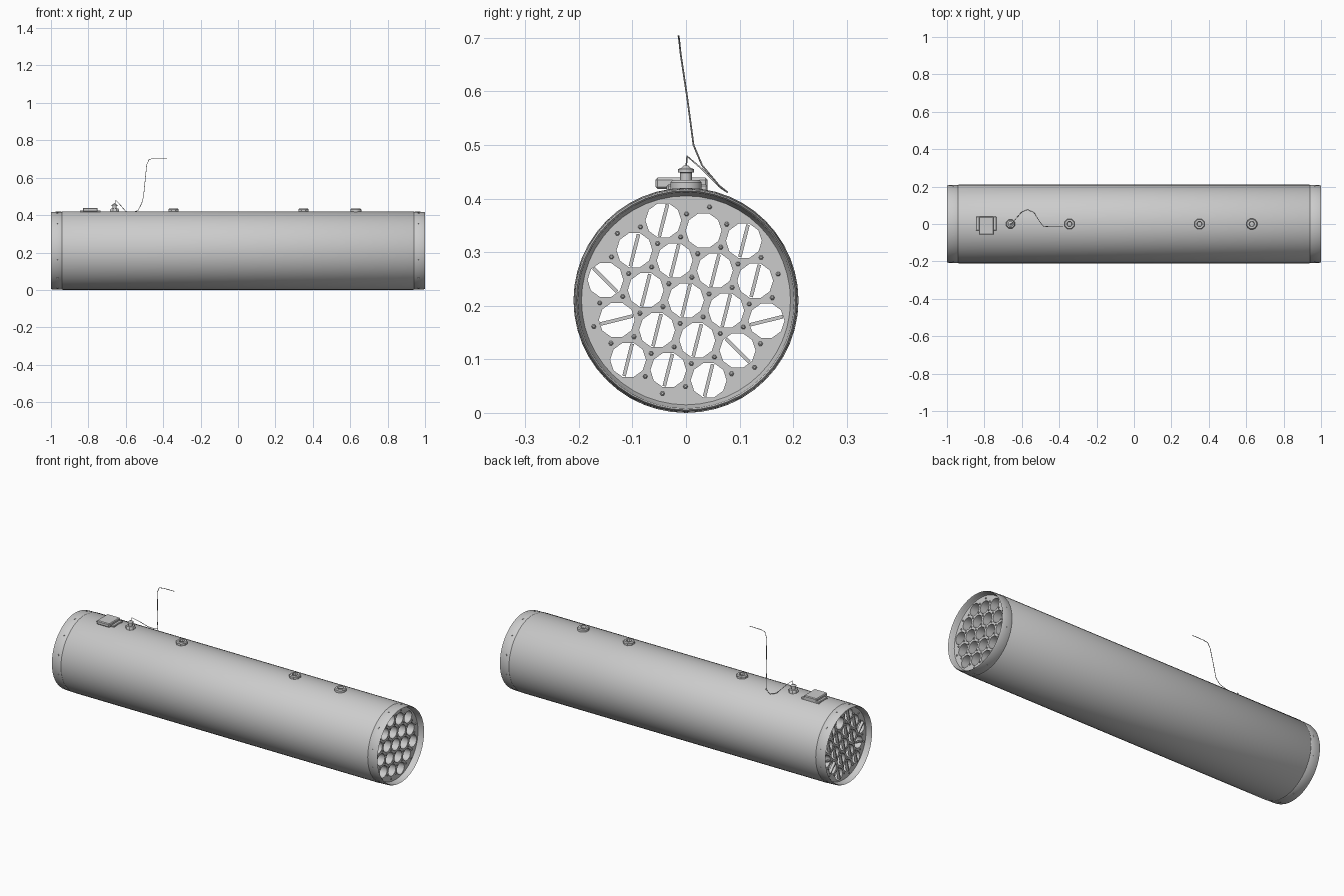
import bpy, bmesh, math
from mathutils import Matrix, Vector

if "Cube" in bpy.data.objects:
    bpy.data.objects.remove(bpy.data.objects["Cube"])

CZ, R = 0.21, 0.21           # axis height and shell radius
PITCH, TILT = 0.0775, math.radians(-14.2)
TUBE_R, SIDES, PLATE_X = 0.0335, 10, 0.965


def finish(name, bm, smooth=True, angle=35):
    me = bpy.data.meshes.new(name)
    bm.to_mesh(me)
    bm.free()
    ob = bpy.data.objects.new(name, me)
    bpy.context.collection.objects.link(ob)
    if smooth:
        bpy.ops.object.select_all(action='DESELECT')
        ob.select_set(True)
        bpy.context.view_layer.objects.active = ob
        bpy.ops.object.shade_smooth_by_angle(angle=math.radians(angle))
    return ob


def lathe(bm, profile, n, place, closed=False):
    """Revolve (height, radius) pairs round local z, placed by a matrix."""
    rings = [[bm.verts.new(place @ Vector((r * math.cos(2 * math.pi * i / n),
                                           r * math.sin(2 * math.pi * i / n), h)))
              for i in range(n)] for h, r in profile]
    for a, b in zip(rings, rings[1:]):
        for i in range(n):
            j = (i + 1) % n
            bm.faces.new((a[i], a[j], b[j], b[i]))
    if closed:
        bm.faces.new(rings[0][::-1])
        bm.faces.new(rings[-1])


def box(bm, lo, hi, bevel=0.0, place=Matrix()):
    lo, hi = Vector(lo), Vector(hi)
    m = place @ Matrix.Translation((lo + hi) / 2) @ Matrix.Diagonal((*(hi - lo), 1))
    vs = bmesh.ops.create_cube(bm, size=1, matrix=m)['verts']
    if bevel:
        es = list({e for v in vs for e in v.link_edges})
        bmesh.ops.bevel(bm, geom=es, offset=bevel, segments=1, affect='EDGES')


# local x,y,z -> world y,z,x with the origin on the pod axis
AXIS = Matrix(((0, 0, 1, 0), (1, 0, 0, 0), (0, 1, 0, CZ), (0, 0, 0, 1)))

# hexagonal layout of 19 tubes
centres = []
for q in range(-2, 3):
    for s in range(-2, 3):
        if abs(q + s) <= 2:
            x, y = PITCH * (q + s / 2), PITCH * s * math.sqrt(3) / 2
            centres.append((x * math.cos(TILT) - y * math.sin(TILT),
                            x * math.sin(TILT) + y * math.cos(TILT)))

# shell with narrower end bands and rolled rims
half = [(0.938, R), (0.942, 0.2075), (0.946, 0.209), (0.992, 0.2075), (1.0, 0.2045),
        (0.996, 0.2015), (0.978, 0.2), (PLATE_X, 0.194)]
bm = bmesh.new()
lathe(bm, [(-h, r) for h, r in reversed(half)] + half, 48, AXIS)
bmesh.ops.recalc_face_normals(bm, faces=bm.faces)
finish("pod_shell", bm)

# perforated end plates
for side, label in ((1, "front"), (-1, "rear")):
    cu = bpy.data.curves.new("plate_outline", 'CURVE')
    cu.dimensions, cu.fill_mode, cu.extrude = '2D', 'BOTH', 0.004
    for cx, cy, r, n in [(0, 0, 0.195, 48)] + [(x, y, TUBE_R, SIDES) for x, y in centres]:
        sp = cu.splines.new('POLY')
        sp.points.add(n - 1)
        sp.use_cyclic_u = True
        for i, p in enumerate(sp.points):
            a = 2 * math.pi * i / n
            p.co = (cx + r * math.cos(a), cy + r * math.sin(a), 0, 1)
    tmp = bpy.data.objects.new("plate_outline", cu)
    bpy.context.collection.objects.link(tmp)
    me = bpy.data.meshes.new_from_object(
        tmp.evaluated_get(bpy.context.evaluated_depsgraph_get()))
    bpy.data.objects.remove(tmp)
    me.transform(AXIS @ Matrix.Translation((0, 0, side * PLATE_X)))
    bm = bmesh.new()
    bm.from_mesh(me)
    bpy.data.meshes.remove(me)
    bmesh.ops.remove_doubles(bm, verts=bm.verts, dist=1e-5)
    finish(label + "_plate", bm, smooth=False)

    # bolts in the gaps between tubes
    bm = bmesh.new()
    spots = set()
    for x, y in centres:
        for k in range(6):
            a = TILT + math.radians(30 + 60 * k)
            d = PITCH / math.sqrt(3)
            p = (round(x + d * math.cos(a), 3), round(y + d * math.sin(a), 3))
            if math.hypot(*p) < 0.187 and all(math.dist(p, o) > 0.005 for o in spots):
                spots.add(p)
    for x, y in spots:
        m = AXIS @ Matrix.Translation((x, y, side * PLATE_X)) @ Matrix.Diagonal((1, 1, side, 1))
        lathe(bm, [(0, 0.0045), (0.007, 0.0045), (0.009, 0.002)], 6, m, True)
    bmesh.ops.recalc_face_normals(bm, faces=bm.faces)
    finish(label + "_plate_bolts", bm)

    # flush screws round the end band
    bm = bmesh.new()
    for k in range(12):
        m = Matrix.Translation((side * 0.965, 0, CZ)) @ \
            Matrix.Rotation(math.radians(15 + 30 * k), 4, 'X')
        lathe(bm, [(0.2, 0.006), (0.2095, 0.006)], 8, m, True)
    finish(label + "_band_screws", bm)

# launch tubes
bm = bmesh.new()
for x, y in centres:
    lathe(bm, [(-PLATE_X - 0.004, TUBE_R), (PLATE_X + 0.004, TUBE_R)], SIDES,
          AXIS @ Matrix.Translation((x, y, 0)))
finish("tubes", bm, angle=40)

# contact bars at the rear of the tubes, one left out, a few turned
turned = {(-0.15, 0.04): 135, (-0.13, -0.035): 14, (0.15, -0.038): 14, (0.095, -0.094): 135}
bm = bmesh.new()
for x, y in centres:
    if math.dist((x, y), (0.036, 0.133)) < 0.02:
        continue
    ang = next((v for k, v in turned.items() if math.dist(k, (x, y)) < 0.02), 75.8)
    m = AXIS @ Matrix.Translation((x, y, -0.965)) @ Matrix.Rotation(math.radians(ang), 4, 'Z')
    box(bm, (-0.031, -0.0033, -0.008), (0.031, 0.0033, 0.008), place=m)
finish("contact_bars", bm, smooth=False)

# junction box on top
bm = bmesh.new()
box(bm, (-0.845, -0.036, 0.405), (-0.735, 0.04, 0.426), 0.003)
box(bm, (-0.83, -0.057, 0.418), (-0.75, 0.04, 0.439), 0.004)
finish("junction_box", bm, smooth=False)

# suspension lugs and fittings along the top
for name, x, n, r in (("rear_lug", -0.345, 8, 0.03), ("front_lug", 0.35, 8, 0.03),
                      ("forward_fitting", 0.63, 12, 0.03), ("cable_base", -0.66, 8, 0.025)):
    bm = bmesh.new()
    m = Matrix.Translation((x, 0, 0)) @ Matrix.Rotation(math.pi / n, 4, 'Z')
    lathe(bm, [(0.4, r), (0.43, r), (0.435, r * 0.85), (0.435, r * 0.5),
               (0.424, r * 0.42), (0.424, 0.004)], n, m, True)
    bmesh.ops.recalc_face_normals(bm, faces=bm.faces)
    finish(name, bm)

# cable plug
bm = bmesh.new()
lathe(bm, [(0.42, 0.011), (0.448, 0.011), (0.449, 0.015), (0.455, 0.015),
           (0.457, 0.009), (0.462, 0.004)], 12, Matrix.Translation((-0.66, 0, 0)), True)
finish("cable_plug", bm)

# loose cable
path = [(-0.66, 0, 0.455), (-0.653, 0.002, 0.479), (-0.63, 0.03, 0.455), (-0.60, 0.065, 0.42),
        (-0.57, 0.077, 0.412), (-0.535, 0.062, 0.424), (-0.515, 0.03, 0.462),
        (-0.505, 0.014, 0.5), (-0.496, 0.002, 0.59), (-0.488, -0.01, 0.67),
        (-0.475, -0.013, 0.698), (-0.45, -0.014, 0.703), (-0.38, -0.014, 0.704)]
cu = bpy.data.curves.new("cable", 'CURVE')
cu.dimensions, cu.bevel_depth, cu.bevel_resolution, cu.use_fill_caps = '3D', 0.0016, 1, True
sp = cu.splines.new('POLY')
sp.points.add(len(path) - 1)
for p, co in zip(sp.points, path):
    p.co = (*co, 1)
bpy.context.collection.objects.link(bpy.data.objects.new("cable", cu))
